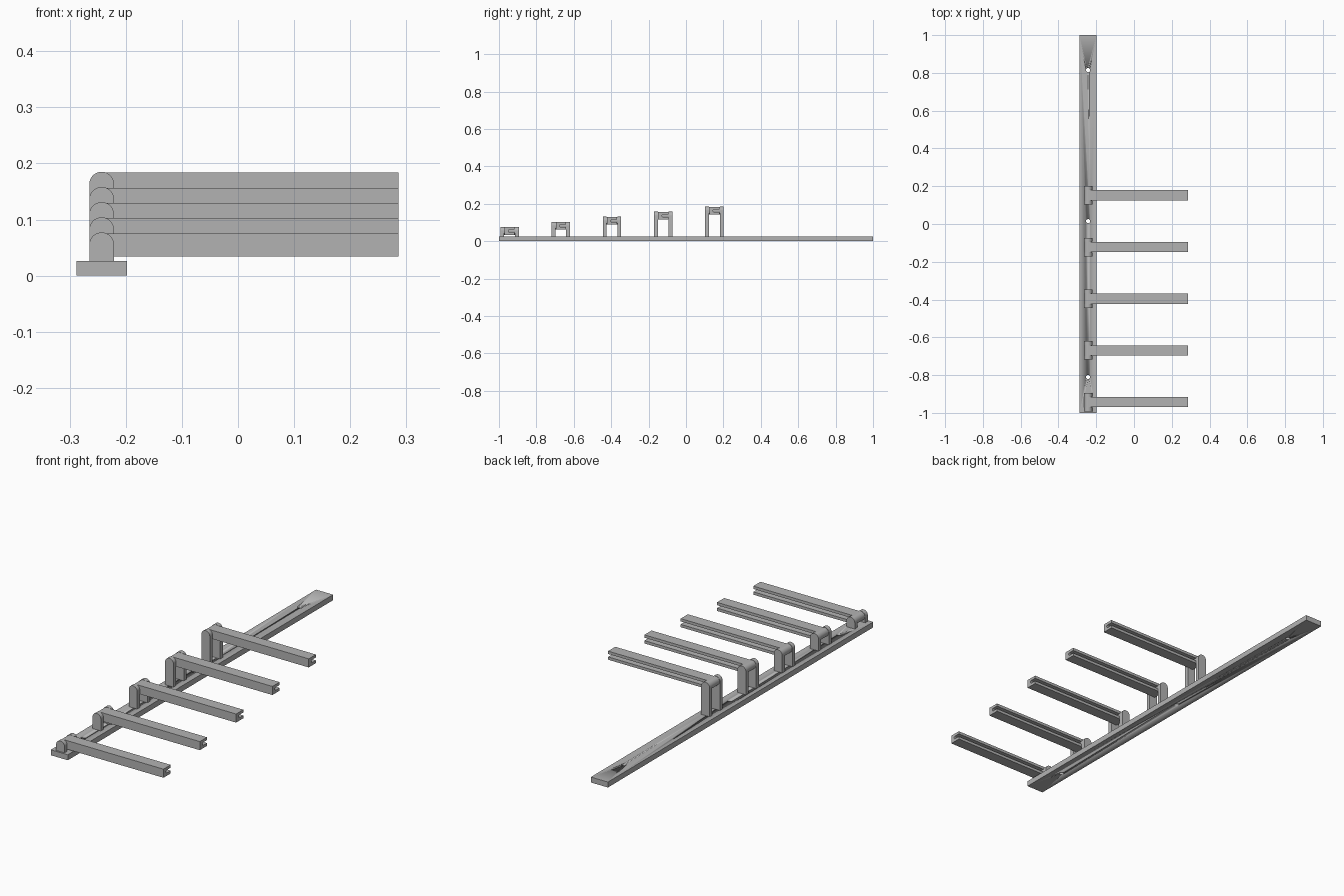
import bpy, math
from mathutils import Vector

if "Cube" in bpy.data.objects:
    bpy.data.objects.remove(bpy.data.objects["Cube"], do_unlink=True)

grey = bpy.data.materials.new("plain grey")
grey.use_nodes = True
COLOR = (0.45, 0.45, 0.45, 1)
grey.diffuse_color = COLOR
grey.node_tree.nodes["Principled BSDF"].inputs["Base Color"].default_value = COLOR


def prism(name, profile, start, along):
    """Extrude a closed profile of 3D points from an offset along a vector."""
    n = len(profile)
    low = [Vector(p) + Vector(start) for p in profile]
    verts = low + [p + Vector(along) for p in low]
    faces = [tuple(range(n)), tuple(range(2 * n - 1, n - 1, -1))]
    faces += [(i, i + n, (i + 1) % n + n, (i + 1) % n) for i in range(n)]
    mesh = bpy.data.meshes.new(name)
    mesh.from_pydata(verts, [], faces)
    obj = bpy.data.objects.new(name, mesh)
    bpy.context.collection.objects.link(obj)
    mesh.materials.append(grey)
    bpy.ops.object.select_all(action="DESELECT")
    obj.select_set(True)
    bpy.context.view_layer.objects.active = obj
    bpy.ops.object.mode_set(mode="EDIT")
    bpy.ops.mesh.select_all(action="SELECT")
    bpy.ops.mesh.normals_make_consistent(inside=False)
    bpy.ops.object.mode_set(mode="OBJECT")
    bpy.ops.object.shade_smooth_by_angle(angle=math.radians(30))
    return obj


def arc(radius, first, last, steps):
    angles = [math.radians(first + (last - first) * i / steps) for i in range(steps + 1)]
    return [(radius * math.cos(a), radius * math.sin(a)) for a in angles]


AXIS_X, RAIL_TOP, RAIL_HALF = -0.243, 0.026, 0.045
ARM_END, ARM_HALF_W, ARM_HALF_H, SLOT = 0.286, 0.027, 0.0205, 0.007
RADIUS, GAP_HALF, CHEEK = 0.022, 0.029, 0.02

# Long base rail with three screw holes
rail = prism("base_rail", [(-RAIL_HALF, 0, 0), (RAIL_HALF, 0, 0),
             (RAIL_HALF, 0, RAIL_TOP), (-RAIL_HALF, 0, RAIL_TOP)],
             (AXIS_X, -1, 0), (0, 2, 0))
for y in (-0.81, 0.015, 0.815):
    ring = [(x, v, 0) for x, v in arc(0.011, 0, 345, 23)]
    cutter = prism("hole_cutter", ring, (AXIS_X, y, -0.02), (0, 0, 0.08))
    cutter.hide_render = True
    bpy.context.view_layer.objects.active = rail
    cut = rail.modifiers.new("screw_hole", "BOOLEAN")
    cut.operation, cut.solver, cut.object = "DIFFERENCE", "EXACT", cutter
    bpy.ops.object.modifier_apply(modifier=cut.name)
    bpy.data.objects.remove(cutter, do_unlink=True)

# Five hinged arms, each bracket taller than the one in front
for i in range(5):
    y, z = -0.943 + 0.2737 * i, 0.055 + 0.027 * i

    # Pair of round-topped uprights
    cheek = [(x, 0, v) for x, v in arc(RADIUS, 0, 180, 24)]
    cheek += [(-RADIUS, 0, RAIL_TOP - z), (RADIUS, 0, RAIL_TOP - z)]
    for side, offset in (("front", -GAP_HALF - CHEEK), ("back", GAP_HALF)):
        prism(f"{side}_upright_{i + 1}", cheek, (AXIS_X, y + offset, z), (0, CHEEK, 0))

    # Hinge barrel between the uprights
    barrel = [(x, 0, v) for x, v in arc(ARM_HALF_H, 0, 352.5, 47)]
    prism(f"hinge_barrel_{i + 1}", barrel, (AXIS_X, y - GAP_HALF, z), (0, 2 * GAP_HALF, 0))

    # Straight arm with a round-bottomed groove along its back face
    groove = [(0, v, w) for v, w in arc(SLOT, 90, 270, 12)]
    w, h = ARM_HALF_W, ARM_HALF_H
    section = [(0, w, SLOT), *groove, (0, w, -SLOT), (0, w, -h), (0, -w, -h), (0, -w, h), (0, w, h)]
    prism(f"grooved_arm_{i + 1}", section, (AXIS_X, y, z), (ARM_END - AXIS_X, 0, 0))
